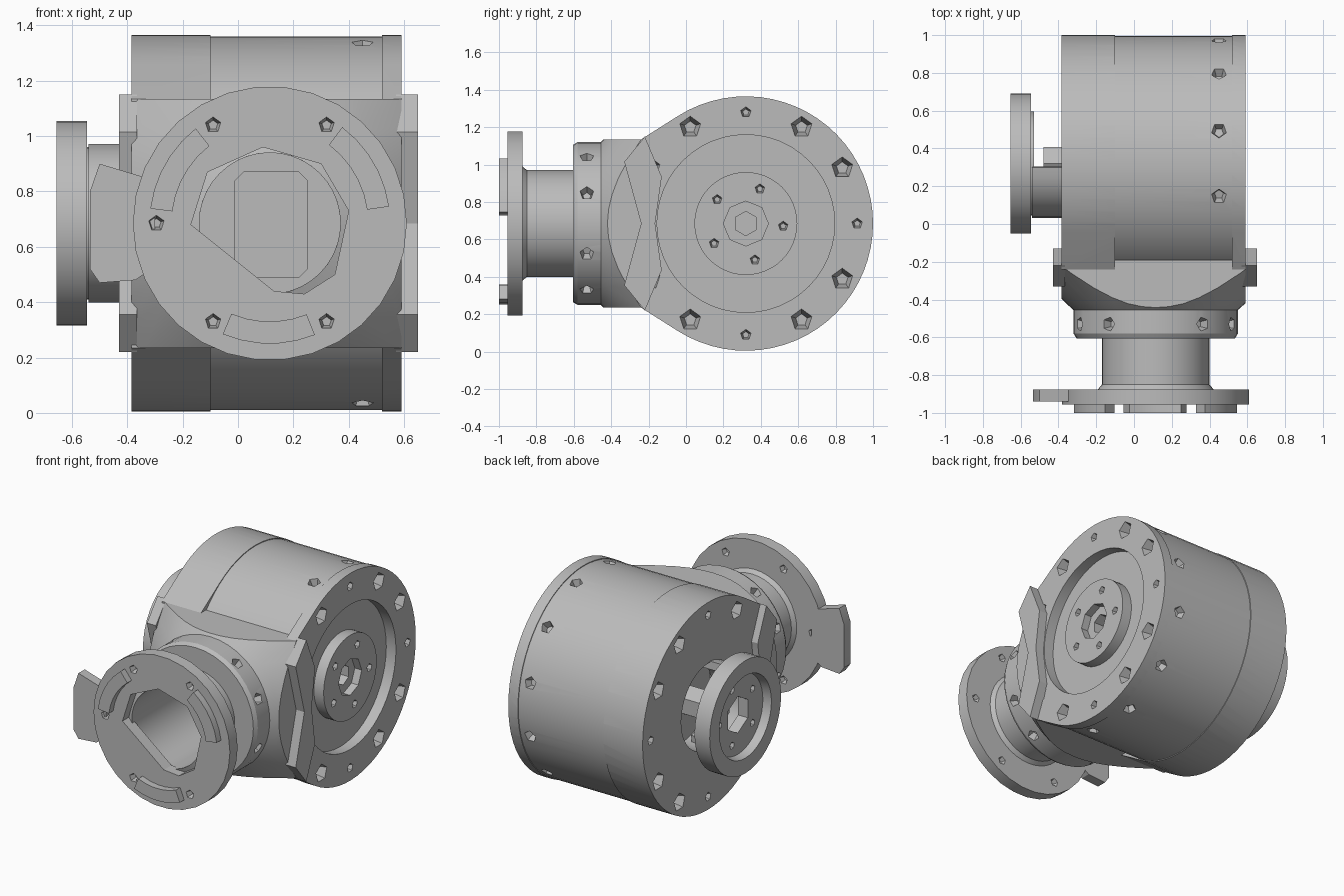
import bpy, bmesh
from math import sin, cos, pi, radians
from mathutils import Matrix, Vector

if "Cube" in bpy.data.objects:
    bpy.data.objects.remove(bpy.data.objects["Cube"])

grey = bpy.data.materials.new("machined grey")
grey.use_nodes = True
grey.diffuse_color = (0.5, 0.5, 0.5, 1)
grey.node_tree.nodes["Principled BSDF"].inputs["Base Color"].default_value = (0.5, 0.5, 0.5, 1)

DRUM_Y, MID_Z, ARM_X = 0.32, 0.685, 0.115
DRUM_R, RIGHT, LEFT = 0.68, -0.385, 0.59
DRUM = Vector((0, DRUM_Y, MID_Z))
ARM = Vector((ARM_X, 0, MID_Z))
TURN = {"x": Matrix.Rotation(pi / 2, 4, "Y"), "y": Matrix.Rotation(-pi / 2, 4, "X")}


def finish(name, bm):
    bmesh.ops.remove_doubles(bm, verts=bm.verts, dist=1e-5)
    bmesh.ops.recalc_face_normals(bm, faces=bm.faces)
    mesh = bpy.data.meshes.new(name)
    bm.to_mesh(mesh)
    bm.free()
    mesh.materials.append(grey)
    ob = bpy.data.objects.new(name, mesh)
    bpy.context.collection.objects.link(ob)
    return ob


def lathe(name, profile, axis, centre, seg=48):
    """Revolve a closed (radius, position) profile about an axis."""
    bm = bmesh.new()
    m = Matrix.Translation(centre) @ TURN[axis]
    rings = [[bm.verts.new(m @ Vector((r * cos(2 * pi * k / seg), r * sin(2 * pi * k / seg), a)))
              for r, a in profile] for k in range(seg)]
    n = len(profile)
    for k in range(seg):
        p, q = rings[k], rings[(k + 1) % seg]
        for i in range(n):
            j = (i + 1) % n
            if profile[i][0] or profile[j][0]:
                bm.faces.new((p[i], p[j], q[j], q[i]))
    return finish(name, bm)


def disc(name, r, a, b, axis, centre, seg=48):
    return lathe(name, [(0, a), (r, a), (r, b), (0, b)], axis, centre, seg)


def ring(name, r0, r1, a, b, axis, centre, seg=48):
    return lathe(name, [(r0, a), (r1, a), (r1, b), (r0, b)], axis, centre, seg)


def prism(name, points, axis, a, b):
    """Extrude an outline in (y, z) along x, or in (x, z) along y."""
    bm = bmesh.new()
    put = (lambda u, v, w: (w, u, v)) if axis == "x" else (lambda u, v, w: (u, w, v))
    lo, hi = [[bm.verts.new(put(u, v, w)) for u, v in points] for w in (a, b)]
    bm.faces.new(lo)
    bm.faces.new(hi)
    for i in range(len(points)):
        j = (i + 1) % len(points)
        bm.faces.new((lo[i], lo[j], hi[j], hi[i]))
    return finish(name, bm)


def pits(spots):
    """Tapered bolt-hole cutters: (position, outward direction, radius, depth)."""
    bm = bmesh.new()
    for pos, out, r, depth in spots:
        out = Vector(out)
        m = Matrix.Translation(Vector(pos) - out * (depth / 2 - 0.01)) @ out.to_track_quat("Z", "Y").to_matrix().to_4x4()
        bmesh.ops.create_cone(bm, cap_ends=True, segments=5, radius1=r * 0.5, radius2=r,
                              depth=depth + 0.02, matrix=m)
    return finish("hole_cutter", bm)


def cut(target, cutter, how="DIFFERENCE"):
    cutter.hide_render = True
    mod = target.modifiers.new("cut", "BOOLEAN")
    mod.operation, mod.object, mod.solver = how, cutter, "EXACT"
    bpy.context.view_layer.objects.active = target
    bpy.ops.object.modifier_apply(modifier=mod.name)
    bpy.data.objects.remove(cutter)


def polar(r, deg):
    return r * cos(radians(deg)), r * sin(radians(deg))


def around_x(x, r, deg):
    u, v = polar(r, deg)
    return (x, DRUM_Y + u, MID_Z + v)


def around_y(y, r, deg):
    u, v = polar(r, deg)
    return (ARM_X + u, y, MID_Z + v)


# Main drum with a tangent front saddle
outline = [around_x(0, DRUM_R, -122.5 + 245 * k / 44)[1:] for k in range(45)]
outline += [(-0.24, MID_Z + 0.45), (-0.24, MID_Z - 0.45)]
drum = prism("drum_housing", outline, "x", RIGHT, LEFT)
cut(drum, ring("panel_cutter", DRUM_R - 0.005, 0.85, -0.1, 0.52, "x", DRUM, 64))
cut(drum, ring("recess_cutter", 0.275, 0.475, LEFT - 0.07, LEFT + 0.1, "x", DRUM))
cut(drum, disc("opening_cutter", 0.28, RIGHT - 0.1, RIGHT + 0.18, "x", DRUM))
cut(drum, disc("bore_cutter", 0.255, -0.5, -0.14, "y", ARM))
window = [(-0.01, 0.52), (0.02, 0.49), (0.22, 0.49), (0.25, 0.52),
          (0.25, 0.84), (0.22, 0.87), (0.02, 0.87), (-0.01, 0.84)]
cut(drum, prism("window_cutter", window, "y", -0.3, 0.1))

# Bolt holes on both drum ends, the rim and the hub
spots = []
for k in range(12):
    small = k % 3 == 0
    r, depth = (0.035, 0.04) if small else (0.065, 0.08)
    spots.append((around_x(LEFT, 0.595, 30 * k), (1, 0, 0), r, depth))
    if 3 * k not in (15, 18, 21):
        spots.append((around_x(RIGHT, 0.595, 30 * k), (-1, 0, 0), r, depth))
    a = 30 * k + 15
    if abs(a - 180) > 50:
        u, v = polar(1, a)
        spots.append((around_x(0.45, DRUM_R, a), (0, u, v), 0.05, 0.05))
for k in range(5):
    spots.append((around_x(LEFT, 0.2, 72 * k + 68), (1, 0, 0), 0.032, 0.04))
cut(drum, pits(spots))
cut(drum, disc("socket_cutter", 0.12, LEFT - 0.05, LEFT + 0.1, "x", DRUM, 8))
cut(drum, disc("socket_cutter", 0.065, LEFT - 0.12, LEFT, "x", DRUM, 6))

# Conical saddle between drum and collar, clipped to the drum width
saddle = lathe("saddle", [(0.27, -0.46), (0.43, -0.46), (0.475, -0.42), (0.655, -0.24),
                          (0.66, -0.19), (0.27, -0.19)], "y", ARM, 40)
lo, hi = MID_Z - 0.45, MID_Z + 0.45
cut(saddle, prism("clip_box", [(RIGHT, lo), (LEFT, lo), (LEFT, hi), (RIGHT, hi)], "y", -0.6, 0), "INTERSECT")

# Collar and neck tube
neck = lathe("neck_and_collar", [(0.255, -0.9), (0.31, -0.88), (0.285, -0.85), (0.285, -0.605),
                                 (0.42, -0.605), (0.435, -0.58), (0.435, -0.2), (0.255, -0.2)], "y", ARM, 40)
spots = []
for a in (22, -22, 158, -158, 125, 55, -55, -125):
    u, v = polar(1, a)
    spots.append((around_y(-0.53, 0.435, a), (u, 0, v), 0.045, 0.05))
cut(neck, pits(spots))

# Front flange with an irregular opening, bolt holes, raised pads and key tab
flange = disc("front_flange", 0.495, -0.955, -0.875, "y", ARM, 30)
opening = [(0.09, 0.96), (0.3, 0.9), (0.4, 0.73), (0.35, 0.5), (0.24, 0.43),
           (0.13, 0.44), (-0.17, 0.68), (-0.11, 0.87)]
cut(flange, prism("opening_cutter", opening, "y", -1.1, -0.8))
cut(flange, pits([(around_y(-0.955, 0.41, a), (0, -1, 0), 0.035, 0.04) for a in (60, 120, 180, 240, 300)]
                 + [(around_y(-0.875, 0.42, a), (0, 1, 0), 0.035, 0.03) for a in range(0, 360, 60)]))
for name, start in (("left_pad", 8), ("right_pad", 128), ("lower_pad", 247)):
    angles = [start + 9 * k for k in range(6)]
    pad = [around_y(0, 0.435, a)[::2] for a in angles] + [around_y(0, 0.355, a)[::2] for a in reversed(angles)]
    prism(name, pad, "y", -1.0, -0.95)
prism("key_tab", [(-0.5, 0.9), (-0.3, 0.84), (-0.3, 0.53), (-0.37, 0.48), (-0.5, 0.47), (-0.535, 0.52),
                  (-0.535, 0.8)], "y", -0.94, -0.875)

# Chevron cheek plates on both sides of the saddle
cheek = [(-0.22, hi + 0.015), (-0.33, hi - 0.12), (-0.24, MID_Z), (-0.33, lo + 0.12), (-0.22, lo - 0.015),
         (-0.13, lo + 0.2), (-0.165, MID_Z), (-0.13, hi - 0.2)]
prism("left_cheek", cheek, "x", LEFT - 0.02, 0.65)
prism("right_cheek", cheek, "x", -0.43, RIGHT + 0.02)

# Output disc carried on a half shell
out = lathe("output_disc", [(0, -0.53), (0.275, -0.53), (0.275, -0.545), (0.37, -0.545), (0.37, -0.655),
                            (0.27, -0.655), (0.26, -0.6), (0, -0.6)], "x", DRUM, 40)
cut(out, disc("socket_cutter", 0.12, -0.7, -0.5, "x", DRUM, 6))
cut(out, pits([(around_x(-0.6, 0.19, 72 * k), (-1, 0, 0), 0.03, 0.03) for k in range(5)]))
half = [94 + 172 * k / 16 for k in range(17)]
shell = [around_x(0, 0.287, a)[1:] for a in half] + [around_x(0, 0.235, a)[1:] for a in reversed(half)]
prism("output_half_shell", shell, "x", -0.54, -0.25)
disc("inner_shaft", 0.1, -0.48, -0.18, "x", DRUM, 6)

# Smooth round surfaces, keep machined edges crisp
bpy.ops.object.select_all(action="DESELECT")
for ob in bpy.context.scene.objects:
    if ob.type == "MESH":
        ob.select_set(True)
        bpy.context.view_layer.objects.active = ob
bpy.ops.object.shade_smooth_by_angle(angle=radians(25))
